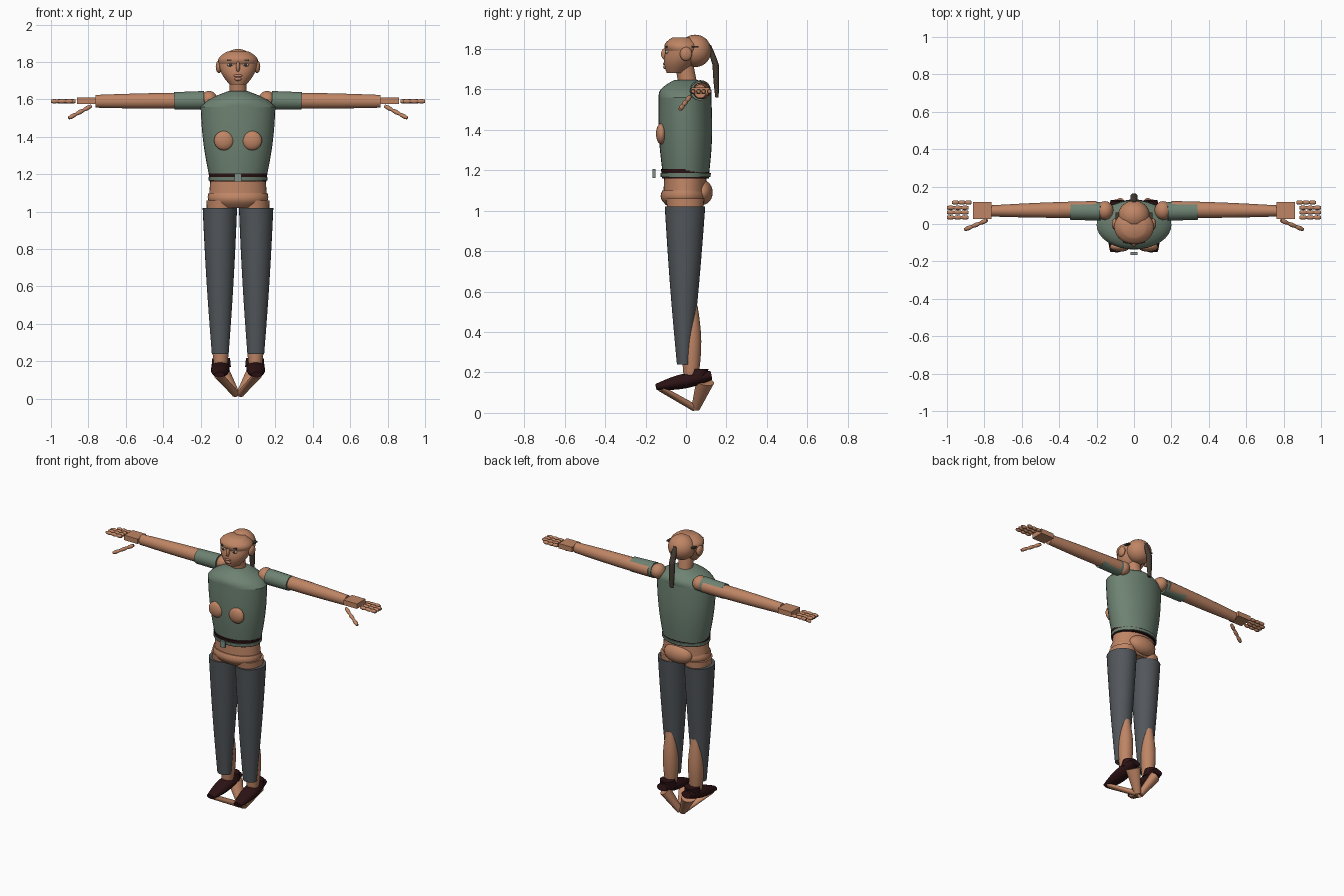
import bpy, bmesh
from math import cos, sin, pi, radians
from mathutils import Matrix, Vector

if "Cube" in bpy.data.objects:
    bpy.data.objects.remove(bpy.data.objects["Cube"], do_unlink=True)


def material(name, red, green, blue):
    result = bpy.data.materials.new(name)
    result.use_nodes = True
    result.diffuse_color = (red, green, blue, 1)
    shader = result.node_tree.nodes["Principled BSDF"]
    shader.inputs["Base Color"].default_value = result.diffuse_color
    shader.inputs["Roughness"].default_value = 0.7
    return result


skin = material("skin", 0.52, 0.235, 0.13)
sage_cloth = material("sage_cloth", 0.155, 0.225, 0.17)
grey_cloth = material("grey_cloth", 0.085, 0.095, 0.105)
leather = material("dark_maroon_leather", 0.025, 0.006, 0.007)
hair = material("dark_brown_hair", 0.06, 0.045, 0.033)
metal = material("dull_metal", 0.22, 0.27, 0.24)
lip_colour = material("lips", 0.55, 0.24, 0.16)
eye_white = material("eye_white", 0.5, 0.45, 0.4)


def finish(name, mesh_data, colour, mirrored):
    """Turn a bmesh into a smooth, coloured and optionally mirrored object."""
    bmesh.ops.recalc_face_normals(mesh_data, faces=mesh_data.faces)
    mesh = bpy.data.meshes.new(name)
    mesh_data.to_mesh(mesh)
    mesh_data.free()
    mesh.materials.append(colour)
    mesh.shade_smooth()
    mesh.set_sharp_from_angle(angle=radians(40))
    part = bpy.data.objects.new(name, mesh)
    bpy.context.collection.objects.link(part)
    if mirrored:
        modifier = part.modifiers.new("mirror", 'MIRROR')
        modifier.use_mirror_merge = False


def tube(name, colour, start, end, start_size, end_size,
         bulge=0.0, mirrored=False, sides=32, steps=8):
    """Tapered elliptical tube whose radii swell by bulge at mid length."""
    mesh_data = bmesh.new()
    start, end = Vector(start), Vector(end)
    start_size, end_size = Vector(start_size), Vector(end_size)
    axis = (end - start).normalized()
    turn = Matrix.Identity(3)
    if abs(axis.z) < 0.9:
        turn = axis.to_track_quat('Z', 'Y').to_matrix()
    rings = []
    for step in range(steps + 1):
        along = step / steps
        centre = start.lerp(end, along)
        size = start_size.lerp(end_size, along)
        swell = bulge * sin(pi * along)
        ring = []
        for side in range(sides):
            angle = 2 * pi * side / sides
            offset = Vector(((size.x + swell) * cos(angle),
                             (size.y + swell) * sin(angle), 0))
            ring.append(mesh_data.verts.new(centre + turn @ offset))
        rings.append(ring)
    for lower, upper in zip(rings, rings[1:]):
        for side in range(sides):
            after = (side + 1) % sides
            mesh_data.faces.new((lower[side], lower[after],
                                 upper[after], upper[side]))
    mesh_data.faces.new(rings[0])
    mesh_data.faces.new(rings[-1])
    finish(name, mesh_data, colour, mirrored)


def ball(name, colour, centre, radii, mirrored=False):
    mesh_data = bmesh.new()
    placing = Matrix.LocRotScale(Vector(centre), None, Vector(radii))
    bmesh.ops.create_uvsphere(mesh_data, u_segments=32, v_segments=18,
                              radius=1, matrix=placing)
    finish(name, mesh_data, colour, mirrored)


def box(name, colour, centre, size, mirrored=False):
    mesh_data = bmesh.new()
    placing = Matrix.LocRotScale(Vector(centre), None, Vector(size))
    bmesh.ops.create_cube(mesh_data, size=1, matrix=placing)
    finish(name, mesh_data, colour, mirrored)


def finger(name, base, tip):
    """Three barrel-shaped bones in a row."""
    base, tip = Vector(base), Vector(tip)
    for bone in range(3):
        tube(f"{name}_bone_{bone + 1}", skin, mirrored=True, sides=12, steps=4,
             start=base.lerp(tip, bone / 3), end=base.lerp(tip, (bone + 1) / 3),
             start_size=(.008, .008), end_size=(.008, .008), bulge=.004)


# Head
tube("jaw", skin, start=(0, -.05, 1.68), end=(0, -.015, 1.79),
     start_size=(.045, .045), end_size=(.103, .085), bulge=.012)
tube("brow", skin, start=(0, -.015, 1.79), end=(0, -.02, 1.855),
     start_size=(.103, .085), end_size=(.06, .05), bulge=.02)
ball("cranium", skin, centre=(0, .045, 1.79), radii=(.085, .08, .08))
tube("neck", skin, start=(0, .01, 1.62), end=(0, -.01, 1.73),
     start_size=(.047, .047), end_size=(.045, .045))
ball("ear", skin, centre=(.102, 0, 1.775), radii=(.017, .03, .034), mirrored=True)
ball("nose", skin, centre=(0, -.105, 1.775), radii=(.011, .018, .028))
ball("upper_lip", lip_colour, centre=(0, -.1, 1.727), radii=(.025, .014, .009))
ball("lower_lip", lip_colour, centre=(0, -.098, 1.71), radii=(.02, .015, .011))
ball("eye", eye_white, centre=(.04, -.093, 1.785), radii=(.018, .009, .009),
     mirrored=True)
ball("pupil", hair, centre=(.04, -.1, 1.785), radii=(.008, .004, .008),
     mirrored=True)
box("eyebrow", hair, centre=(.042, -.097, 1.81), size=(.034, .009, .007),
    mirrored=True)

# Hair
tube("ponytail_root", hair, start=(0, .115, 1.82), end=(0, .147, 1.72),
     start_size=(.012, .008), end_size=(.02, .016), bulge=.002)
tube("ponytail_end", hair, start=(0, .147, 1.72), end=(0, .153, 1.56),
     start_size=(.02, .016), end_size=(.013, .008), bulge=.002)
box("hair_clip", hair, centre=(.09, .045, 1.81), size=(.02, .035, .008),
    mirrored=True)

# Shirt and belt
tube("shirt_body", sage_cloth, start=(0, 0, 1.17), end=(0, -.005, 1.56),
     start_size=(.15, .113), end_size=(.2, .13), bulge=.01)
tube("shirt_yoke", sage_cloth, start=(0, -.005, 1.56), end=(0, 0, 1.645),
     start_size=(.2, .13), end_size=(.05, .06), bulge=.025)
ball("breast", skin, centre=(.075, -.122, 1.38), radii=(.053, .026, .052),
     mirrored=True)
tube("belt", leather, start=(0, -.002, 1.16), end=(0, -.004, 1.205),
     start_size=(.152, .116), end_size=(.157, .12))
tube("shirt_hem", sage_cloth, start=(0, -.002, 1.167), end=(0, -.002, 1.185),
     start_size=(.157, .123), end_size=(.158, .125))
box("buckle", metal, centre=(0, -.158, 1.183), size=(.036, .015, .044))

# Hips
tube("waist", skin, start=(0, -.005, 1.07), end=(0, -.004, 1.17),
     start_size=(.156, .107), end_size=(.148, .104))
tube("hips", skin, start=(0, -.01, 1.02), end=(0, -.01, 1.1),
     start_size=(.12, .08), end_size=(.157, .107), bulge=.02)
ball("buttocks", skin, centre=(0, .08, 1.09), radii=(.1, .052, .062))

# Arms
ball("shoulder", skin, centre=(.155, .072, 1.598), radii=(.045, .05, .047),
     mirrored=True)
tube("sleeve", sage_cloth, start=(.18, .068, 1.595), end=(.34, .07, 1.592),
     start_size=(.05, .05), end_size=(.048, .047), mirrored=True)
tube("arm", skin, start=(.2, .078, 1.594), end=(.762, .07, 1.59),
     start_size=(.045, .042), end_size=(.03, .034), bulge=.003, mirrored=True)
box("palm", skin, centre=(.812, .072, 1.593), size=(.1, .09, .033), mirrored=True)

# Hands
finger("little_finger", base=(.868, .115, 1.59), tip=(.972, .115, 1.59))
for label, across in (("ring", .087), ("middle", .062), ("index", .035)):
    finger(label + "_finger", base=(.885, across, 1.59), tip=(1, across, 1.59))
finger("thumb", base=(.785, .02, 1.565), tip=(.905, -.03, 1.5))

# Legs
tube("thigh", skin, start=(.09, 0, .9), end=(.09, -.005, 1.06),
     start_size=(.075, .08), end_size=(.078, .094), mirrored=True)
tube("trouser_leg", grey_cloth, start=(.095, -.01, .24), end=(.097, -.005, 1.02),
     start_size=(.045, .035), end_size=(.092, .1), bulge=.004, mirrored=True)
tube("calf", skin, start=(.093, .025, .18), end=(.093, .032, .53),
     start_size=(.036, .037), end_size=(.028, .025), bulge=.016, mirrored=True)

# Feet and shoes
tube("foot_heel", skin, start=(.088, .095, .155), end=(.01, .047, .022),
     start_size=(.048, .035), end_size=(.022, .02), mirrored=True)
tube("foot_sole", skin, start=(.1, -.125, .12), end=(.012, .043, .025),
     start_size=(.03, .014), end_size=(.02, .018), mirrored=True)
tube("shoe", leather, start=(.1, -.148, .128), end=(.09, .125, .185),
     start_size=(.028, .015), end_size=(.036, .022), bulge=.018, mirrored=True)
tube("shoe_cuff", leather, start=(.09, .055, .17), end=(.09, .068, .218),
     start_size=(.052, .048), end_size=(.047, .043), mirrored=True)
